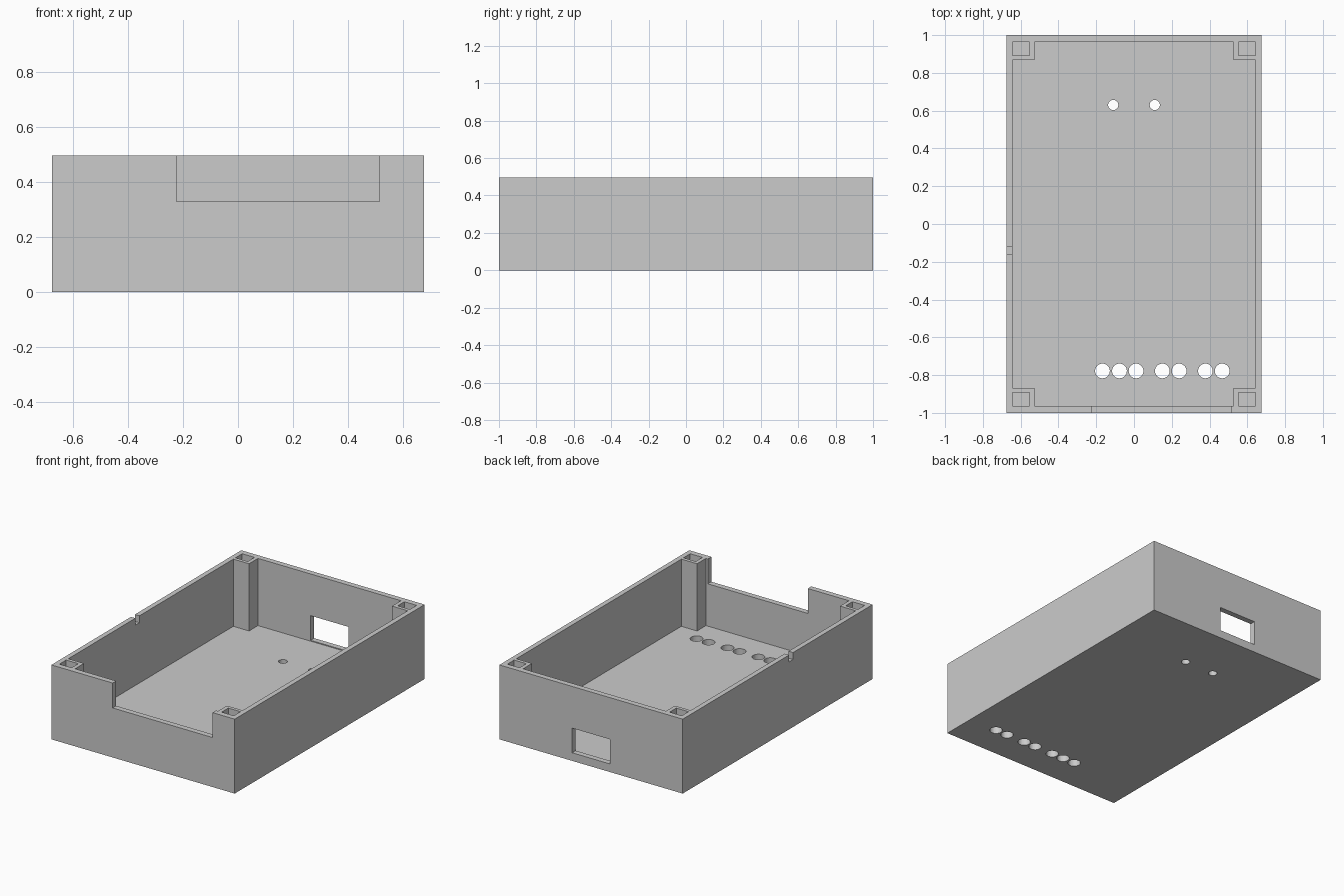
import bpy
import bmesh
from math import cos, sin, tau

if "Cube" in bpy.data.objects:
    bpy.data.objects.remove(bpy.data.objects["Cube"], do_unlink=True)

HX, HY, H = 0.676, 1.0, 0.496      # outer half sizes and height
IX, IY, FLOOR = 0.643, 0.963, 0.048  # inner half sizes, floor top
PX, PY = 0.527, 0.869              # inner corner of the screw posts
SX, SY = 0.553, 0.892              # inner corner of the post sockets
SOCKET_Z = 0.43
ABOVE = H + 0.1

grey = bpy.data.materials.new("plain grey")
grey.use_nodes = True
colour = (0.6, 0.6, 0.6, 1)
grey.diffuse_color = colour
grey.node_tree.nodes["Principled BSDF"].inputs["Base Color"].default_value = colour


def prism(name, outline, z0, z1):
    """Extrude a flat outline from z0 to z1."""
    bm = bmesh.new()
    base = bm.faces.new([bm.verts.new((x, y, z0)) for x, y in outline])
    top = bmesh.ops.extrude_face_region(bm, geom=[base])["geom"]
    moved = [v for v in top if isinstance(v, bmesh.types.BMVert)]
    bmesh.ops.translate(bm, verts=moved, vec=(0, 0, z1 - z0))
    bmesh.ops.recalc_face_normals(bm, faces=bm.faces)
    mesh = bpy.data.meshes.new(name)
    bm.to_mesh(mesh)
    bm.free()
    mesh.materials.append(grey)
    obj = bpy.data.objects.new(name, mesh)
    bpy.context.collection.objects.link(obj)
    return obj


def rect(x0, x1, y0, y1):
    return [(x0, y0), (x1, y0), (x1, y1), (x0, y1)]


def circle(x, y, r, n=32):
    return [(x + r * cos(tau * i / n), y + r * sin(tau * i / n)) for i in range(n)]


case = prism("enclosure_body", rect(-HX, HX, -HY, HY), 0, H)


def cut(name, outline, z0, z1):
    """Subtract a prism from the case."""
    cutter = prism(name, outline, z0, z1)
    cutter.hide_render = True
    mod = case.modifiers.new(name, "BOOLEAN")
    mod.operation = "DIFFERENCE"
    mod.solver = "EXACT"
    mod.object = cutter
    bpy.context.view_layer.objects.active = case
    bpy.ops.object.modifier_apply(modifier=mod.name)
    bpy.data.objects.remove(cutter, do_unlink=True)


# Cavity, leaving a square post in each corner
quarter = [(IX, PY), (PX, PY), (PX, IY)]
cavity = (quarter + [(-x, y) for x, y in reversed(quarter)]
          + [(-x, -y) for x, y in quarter] + [(x, -y) for x, y in reversed(quarter)])
cut("cavity", cavity, FLOOR, ABOVE)

# Sockets in the posts
for sx in (-1, 1):
    for sy in (-1, 1):
        cut("post_socket", rect(*sorted((sx * SX, sx * IX)), *sorted((sy * SY, sy * IY))),
            SOCKET_Z, ABOVE)

# Wall openings: front cut-out, back window, small side notch
cut("front_cutout", rect(-0.224, 0.513, -HY - 0.1, -IY + 0.03), 0.33, ABOVE)
cut("back_window", rect(-0.139, 0.139, IY - 0.03, HY + 0.1), 0.054, 0.218)
cut("side_notch", rect(-HX - 0.1, -IX + 0.03, -0.162, -0.12), 0.45, ABOVE)

# Round holes through the floor
for x in (-0.167, -0.077, 0.011, 0.15, 0.239, 0.378, 0.467):
    cut("large_hole", circle(x, -0.778, 0.039), -0.1, FLOOR + 0.1)
for x in (-0.11, 0.11):
    cut("small_hole", circle(x, 0.63, 0.027), -0.1, FLOOR + 0.1)
